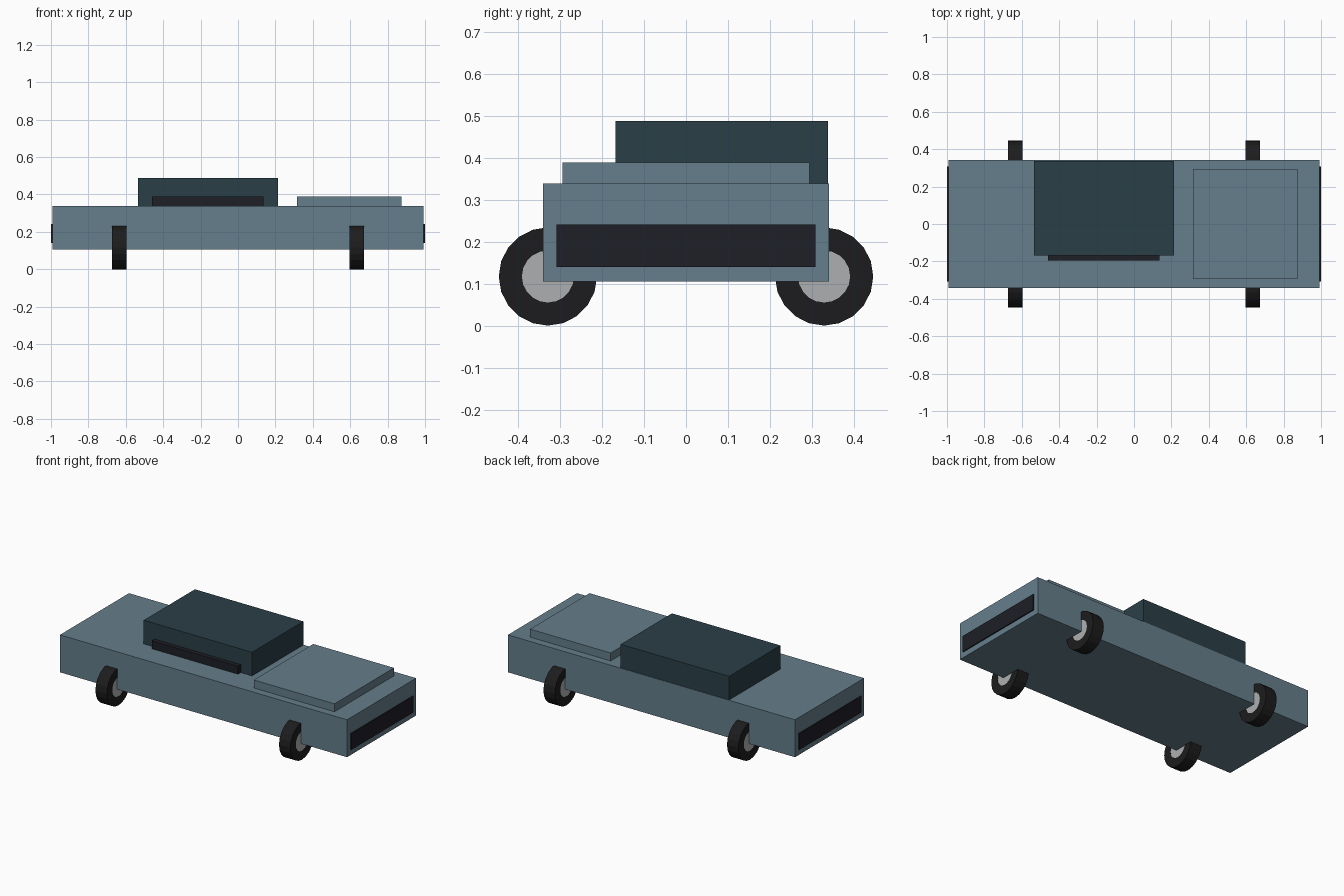
import bpy, bmesh, math
from mathutils import Matrix

if "Cube" in bpy.data.objects:
    bpy.data.objects.remove(bpy.data.objects["Cube"])


def material(name, color):
    m = bpy.data.materials.new(name)
    m.diffuse_color = (*color, 1)
    m.use_nodes = True
    m.node_tree.nodes["Principled BSDF"].inputs["Base Color"].default_value = m.diffuse_color
    return m


paint = material("blue_grey_paint", (0.13, 0.21, 0.26))
roof = material("dark_teal", (0.023, 0.05, 0.062))
trim = material("dark_trim", (0.013, 0.014, 0.02))
rubber = material("rubber", (0.012, 0.012, 0.013))
metal = material("hub_metal", (0.42, 0.43, 0.44))


def finish(name, bm, mat):
    bmesh.ops.recalc_face_normals(bm, faces=bm.faces)
    mesh = bpy.data.meshes.new(name)
    bm.to_mesh(mesh)
    bm.free()
    mesh.materials.append(mat)
    ob = bpy.data.objects.new(name, mesh)
    bpy.context.collection.objects.link(ob)
    return ob


def box(name, x, y, z, mat):
    """Box from (min, max) pairs on each axis."""
    bm = bmesh.new()
    centre = [(a + b) / 2 for a, b in (x, y, z)]
    size = [b - a for a, b in (x, y, z)]
    bmesh.ops.create_cube(bm, size=1, matrix=Matrix.Translation(centre) @ Matrix.Diagonal((*size, 1)))
    return finish(name, bm, mat)


def lathe_x(name, profile, centre, mat, sides=20):
    """Spin a closed (x, radius) profile round the x axis."""
    bm = bmesh.new()
    rings = []
    for i in range(sides):
        a = 2 * math.pi * i / sides
        rings.append([bm.verts.new((x, r * math.cos(a), r * math.sin(a))) for x, r in profile])
    n = len(profile)
    for i in range(sides):
        p, q = rings[i], rings[(i + 1) % sides]
        for j in range(n):
            k = (j + 1) % n
            bm.faces.new((p[j], p[k], q[k], q[j]))
    ob = finish(name, bm, mat)
    ob.location = centre
    return ob


def disc_x(name, radius, width, centre, mat, sides=20):
    bm = bmesh.new()
    bmesh.ops.create_cone(bm, cap_ends=True, segments=sides, radius1=radius, radius2=radius,
                          depth=width, matrix=Matrix.Rotation(math.pi / 2, 4, 'Y'))
    ob = finish(name, bm, mat)
    ob.location = centre
    return ob


# Body, hood and offset cabin
box("body", (-0.993, 0.993), (-0.341, 0.341), (0.105, 0.339), paint)
box("hood", (0.315, 0.873), (-0.294, 0.294), (0.33, 0.389), paint)
box("cabin", (-0.535, 0.215), (-0.168, 0.338), (0.33, 0.487), roof)
box("windshield", (-0.46, 0.137), (-0.195, -0.16), (0.335, 0.389), trim)

# Bumpers and wheels
for s, end in ((-1, "rear"), (1, "front")):
    box(f"{end}_bumper", tuple(sorted((s * 0.985, s))), (-0.308, 0.308), (0.14, 0.241), trim)
    for t, side in ((-1, "right"), (1, "left")):
        c = (s * 0.635, t * 0.329, 0.117)
        tyre = [(-0.039, 0.062), (-0.039, 0.117), (0.039, 0.117), (0.039, 0.062)]
        lathe_x(f"{end}_{side}_tyre", tyre, c, rubber)
        disc_x(f"{end}_{side}_hub", 0.063, 0.076, c, metal)
